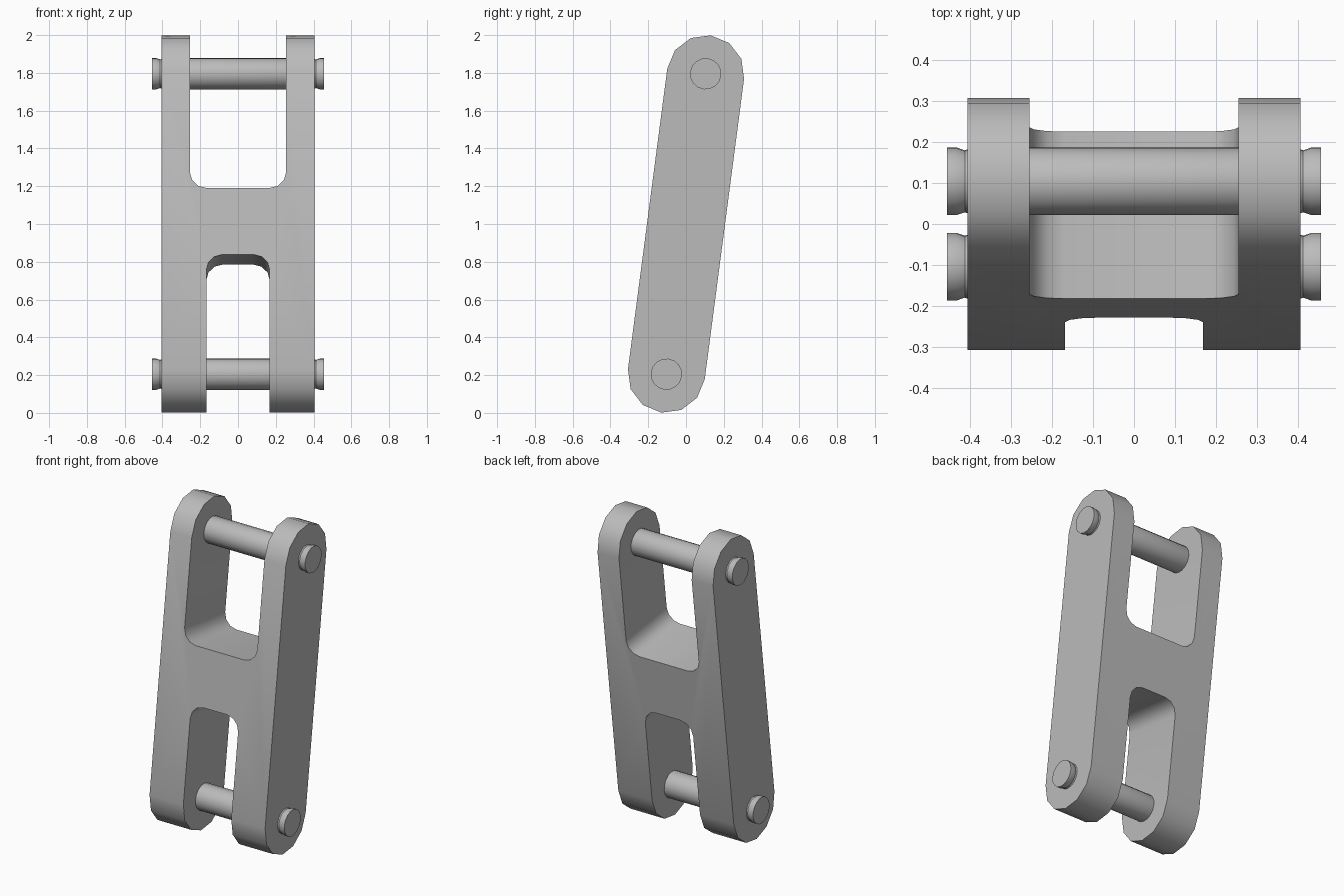
import bpy, bmesh
from math import sin, cos, pi, atan2, radians
from mathutils import Matrix, Vector

cube = bpy.data.objects.get("Cube")
if cube:
    bpy.data.objects.remove(cube, do_unlink=True)

HALF_SPAN = 0.802            # centre of the link to each pin
END_R = 0.205                # rounded ends of the arms
TILT = Matrix.Translation((0, 0, 1)) @ Matrix.Rotation(-atan2(0.104, 0.795), 4, 'X')

steel = bpy.data.materials.new("grey steel")
steel.use_nodes = True
colour = (0.5, 0.5, 0.5, 1)
steel.diffuse_color = colour
steel.node_tree.nodes["Principled BSDF"].inputs["Base Color"].default_value = colour


def finish(name, bm):
    bmesh.ops.recalc_face_normals(bm, faces=bm.faces)
    mesh = bpy.data.meshes.new(name)
    bm.to_mesh(mesh)
    bm.free()
    mesh.materials.append(steel)
    obj = bpy.data.objects.new(name, mesh)
    bpy.context.collection.objects.link(obj)
    return obj


def activate(obj):
    bpy.ops.object.select_all(action='DESELECT')
    obj.select_set(True)
    bpy.context.view_layer.objects.active = obj


def extrude(name, outline, depth):
    bm = bmesh.new()
    face = bm.faces.new([bm.verts.new(p) for p in outline])
    new = bmesh.ops.extrude_face_region(bm, geom=[face])["geom"]
    verts = [v for v in new if isinstance(v, bmesh.types.BMVert)]
    bmesh.ops.translate(bm, verts=verts, vec=depth)
    return finish(name, bm)


def arc(cx, cy, r, start, end, steps):
    angles = [start + (end - start) * i / steps for i in range(steps + 1)]
    return [(cx + r * cos(a), cy + r * sin(a)) for a in angles]


# Link body: long rounded bar
side = arc(0, HALF_SPAN, END_R, 0, pi, 6) + arc(0, -HALF_SPAN, END_R, pi, 2 * pi, 6)
body = extrude("link_body", [(-0.405, y, z) for y, z in side], (0.81, 0, 0))

# Open slots with rounded inner corners
def cut_slot(half, floor, direction, r=0.085):
    inner = arc(-half + r, floor + r, r, pi, 1.5 * pi, 3) + arc(half - r, floor + r, r, -pi / 2, 0, 3)
    outline = inner + [(half, 1.3), (-half, 1.3)]
    cutter = extrude("slot_cutter", [(x, -0.4, z * direction) for x, z in outline], (0, 0.8, 0))
    cutter.hide_render = True
    mod = body.modifiers.new("slot", 'BOOLEAN')
    mod.operation = 'DIFFERENCE'
    mod.solver = 'EXACT'
    mod.object = cutter
    activate(body)
    bpy.ops.object.modifier_apply(modifier=mod.name)
    bpy.data.objects.remove(cutter, do_unlink=True)


cut_slot(0.255, 0.166, 1)
cut_slot(0.168, 0.19, -1)

# Pins with a shallow neck beside each head
def make_pin(name, height, sides=16):
    profile = [(0.455, 0.083), (0.432, 0.083), (0.412, 0.076), (0.395, 0.083)]
    profile += [(-x, r) for x, r in reversed(profile)]
    bm = bmesh.new()
    rings = [[bm.verts.new((x, r * cos(2 * pi * i / sides), height + r * sin(2 * pi * i / sides)))
              for i in range(sides)] for x, r in profile]
    for a, b in zip(rings, rings[1:]):
        for i in range(sides):
            j = (i + 1) % sides
            bm.faces.new((a[i], a[j], b[j], b[i]))
    bm.faces.new(rings[0])
    bm.faces.new(rings[-1])
    return finish(name, bm)


parts = [body, make_pin("upper_pin", HALF_SPAN), make_pin("lower_pin", -HALF_SPAN)]

# Lean the link and smooth its rounded surfaces
for part in parts:
    part.data.transform(TILT)
    activate(part)
    bpy.ops.object.shade_smooth_by_angle(angle=radians(35))
